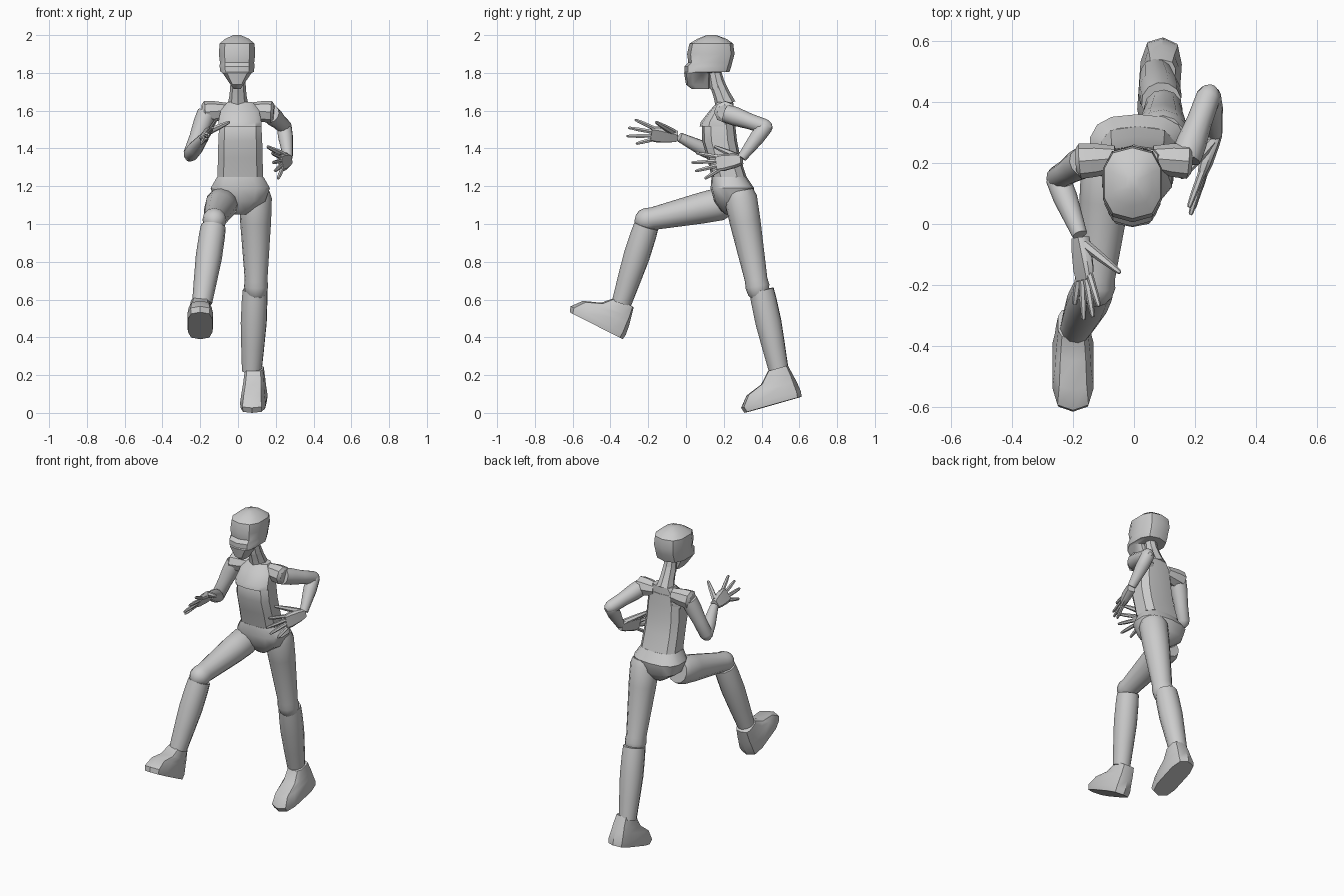
import bpy, bmesh, math
from mathutils import Vector, Matrix

if "Cube" in bpy.data.objects:
    bpy.data.objects.remove(bpy.data.objects["Cube"])


def loft(name, rings, angle=35):
    """Skin a list of equal-length rings and cap both ends."""
    bm = bmesh.new()
    vs = [[bm.verts.new(p) for p in r] for r in rings]
    n = len(vs[0])
    for a, b in zip(vs, vs[1:]):
        for i in range(n):
            j = (i + 1) % n
            bm.faces.new((a[i], a[j], b[j], b[i]))
    bm.faces.new(vs[0][::-1])
    bm.faces.new(vs[-1])
    bmesh.ops.recalc_face_normals(bm, faces=bm.faces)
    me = bpy.data.meshes.new(name)
    bm.to_mesh(me)
    bm.free()
    ob = bpy.data.objects.new(name, me)
    bpy.context.collection.objects.link(ob)
    bpy.ops.object.select_all(action='DESELECT')
    ob.select_set(True)
    bpy.context.view_layer.objects.active = ob
    bpy.ops.object.shade_smooth_by_angle(angle=math.radians(angle))
    return ob


def stack(name, levels, cx=0.0, n=10, p=0.75, angle=35, mat=Matrix()):
    """Loft of level outlines, each (z, y_front, y_back, half_width)."""
    rings = []
    for z, y0, y1, hw in levels:
        ring = []
        for i in range(n):
            a = 2 * math.pi * (i + 0.5) / n
            c, s = math.cos(a), math.sin(a)
            x = math.copysign(abs(c) ** p, c) * hw
            y = math.copysign(abs(s) ** p, s) * (y1 - y0) / 2
            ring.append(mat @ Vector((cx + x, (y0 + y1) / 2 + y, z)))
        rings.append(ring)
    return loft(name, rings, angle)


def limb(name, a, b, radii, n=12):
    """Tapered tube from a to b, radii given as (position along, radius)."""
    a, b = Vector(a), Vector(b)
    q = (b - a).to_track_quat('Z', 'Y')
    rings = [[a.lerp(b, t) + q @ Vector((r * math.cos(2 * math.pi * i / n),
                                         r * math.sin(2 * math.pi * i / n), 0))
              for i in range(n)] for t, r in radii]
    return loft(name, rings)


# Head with overhanging back of the skull
stack("head", [(1.715, .03, .125, .02), (1.738, .0, .128, .036), (1.80, -.01, .132, .08),
               (1.806, -.008, .23, .092), (1.835, -.008, .24, .096), (1.855, .012, .245, .094),
               (1.90, .006, .257, .1), (1.955, .018, .25, .096), (1.98, .06, .215, .066),
               (2.0, .11, .16, .02)], cx=-.005)

# Neck
limb("neck", (.0, .21, 1.63), (.0, .165, 1.745), [(0, .055), (.45, .045), (1, .04)], 8)
limb("neck_top", (.0, .17, 1.72), (.0, .15, 1.81), [(0, .042), (1, .035)], 8)

# Torso, chest plate and pelvis
stack("torso", [(1.25, .135, .32, .125), (1.35, .112, .288, .122), (1.44, .085, .27, .12),
                (1.53, .085, .26, .115), (1.60, .13, .255, .10)], cx=.012, p=.65)
stack("chest", [(1.515, .072, .255, .118), (1.54, .078, .255, .118), (1.60, .125, .252, .105),
                (1.645, .165, .25, .07)], cx=.01, p=.65)
stack("pelvis", [(1.25, .135, .32, .125), (1.19, .13, .36, .16), (1.12, .15, .35, .135),
                 (1.07, .185, .31, .06), (1.05, .21, .28, .03)], cx=.012, n=14)

# Shoulder yokes
for side, s in (("right", -1), ("left", 1)):
    limb("shoulder_" + side, (s * .06, .215, 1.60), (s * .19, .205, 1.592),
         [(0, .042), (.5, .055), (.9, .058), (1, .04)], 8)

# Arms
UPPER = [(0, .05), (.25, .05), (.6, .042), (1, .04), (1.1, .03), (1.16, .012)]
FORE = [(-.08, .03), (0, .04), (.35, .04), (1, .025)]
ARMS = {
    "right": ((-.165, .205, 1.59), (-.25, .15, 1.37), (-.178, -.035, 1.46)),
    "left": ((.17, .215, 1.585), (.245, .42, 1.515), (.265, .295, 1.35)),
}
for side, (sh, el, wr) in ARMS.items():
    limb("upper_arm_" + side, sh, el, UPPER)
    limb("forearm_" + side, el, wr, FORE)


def quad_ring(e0, e1, normal, th):
    """Flattened ring around the segment e0-e1."""
    w = (e1 - e0) * .12
    return [e0 + normal * th * .5, e0 + w + normal * th, e1 - w + normal * th,
            e1 + normal * th * .5, e1 - normal * th * .5, e1 - w - normal * th,
            e0 + w - normal * th, e0 - normal * th * .5]


def hand(side, wrist, tips, thumb):
    """Palm plus four fanned fingers and a thumb."""
    wrist, tips, thumb = Vector(wrist), [Vector(t) for t in tips], Vector(thumb)
    fwd = (sum(tips, Vector()) / 4 - wrist).normalized()
    across = tips[3] - tips[0]
    across = (across - fwd * across.dot(fwd)).normalized()
    normal = fwd.cross(across)
    rings = []
    for d, hw, th in ((-.005, .026, .022), (.03, .036, .022), (.10, .045, .018), (.135, .042, .012)):
        c = wrist + fwd * d
        rings.append(quad_ring(c - across * hw, c + across * hw, normal, th))
    loft("palm_" + side, rings)
    for i, tip in enumerate(tips):
        base = wrist + fwd * .12 + across * (-.033 + .022 * i)
        limb(f"finger_{side}_{i + 1}", base, tip, [(0, .012), (.6, .011), (.95, .008), (1, .005)], 6)
    limb("thumb_" + side, wrist + fwd * .02 - across * .022, thumb,
         [(0, .018), (.5, .015), (.95, .009), (1, .005)], 6)


hand("right", (-.175, -.05, 1.465),
     [(-.115, -.27, 1.553), (-.135, -.305, 1.51), (-.165, -.315, 1.465), (-.195, -.265, 1.425)],
     (-.045, -.16, 1.54))
hand("left", (.264, .29, 1.34),
     [(.18, .055, 1.375), (.185, .03, 1.325), (.195, .05, 1.28), (.212, .1, 1.24)],
     (.155, .15, 1.41))

# Legs: hip, knee, shin top, ankle
LEGS = {
    "right": ((-.085, .2, 1.11), (-.125, -.205, 1.022), (-.13, -.21, .99), (-.19, -.34, .585)),
    "left": ((.092, .285, 1.16), (.096, .378, .67), (.09, .40, .65), (.073, .492, .22)),
}
for side, (hip, knee, top, ankle) in LEGS.items():
    limb("thigh_" + side, hip, knee, [(-.03, .075), (.05, .087), (.3, .082), (.93, .06), (1, .064),
                                      (1.08, .056), (1.13, .038), (1.16, .012)])
    limb("shin_" + side, top, ankle, [(0, .066), (.12, .069), (.4, .07), (.7, .062), (1, .053)])

# Feet, built flat with the heel at the origin and the toe towards -y
FOOT = [(0, -.315, 0, .066), (.03, -.325, .004, .07), (.085, -.28, -.004, .062),
        (.12, -.19, -.012, .057), (.178, -.135, -.025, .05)]
for side, heel, pitch, yaw in (("right", (-.2, -.335, .39), -27, 0), ("left", (.095, .612, .086), 15.8, 4)):
    m = (Matrix.Translation(heel) @ Matrix.Rotation(math.radians(-yaw), 4, 'Z')
         @ Matrix.Rotation(math.radians(pitch), 4, 'X'))
    stack("foot_" + side, FOOT, n=10, p=.6, mat=m)
